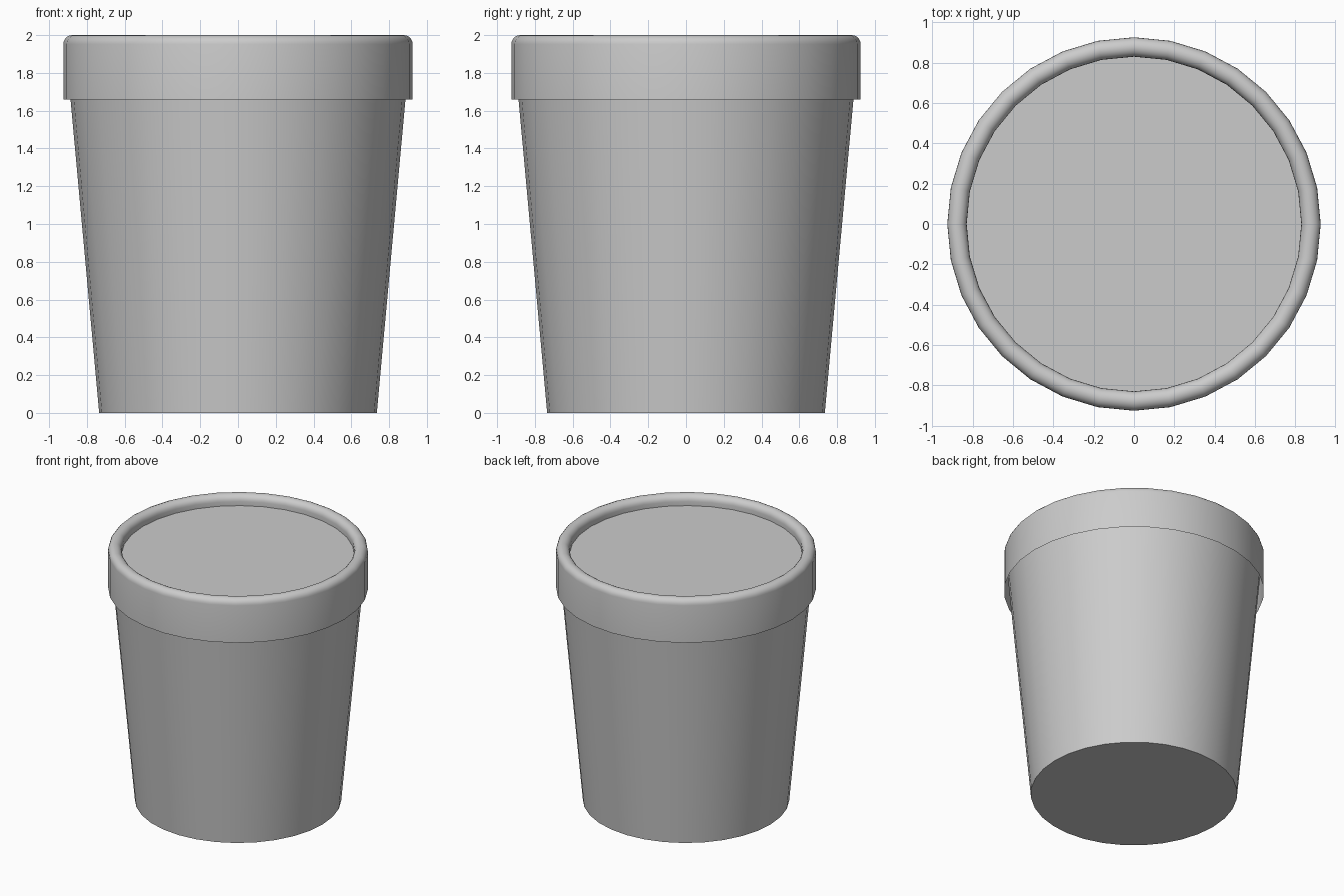
import bpy, math

if "Cube" in bpy.data.objects:
    bpy.data.objects.remove(bpy.data.objects["Cube"])

SIDES = 32


def lathe(name, profile, cap_start=False, cap_end=False):
    """Revolve an (r, z) profile around the z axis."""
    verts, faces = [], []
    for r, z in profile:
        for i in range(SIDES):
            a = 2 * math.pi * i / SIDES
            verts.append((r * math.cos(a), r * math.sin(a), z))
    for k in range(len(profile) - 1):
        for i in range(SIDES):
            j = (i + 1) % SIDES
            a, b = k * SIDES, (k + 1) * SIDES
            faces.append((a + i, a + j, b + j, b + i))
    if cap_start:
        faces.append(tuple(reversed(range(SIDES))))
    if cap_end:
        n = (len(profile) - 1) * SIDES
        faces.append(tuple(range(n, n + SIDES)))
    mesh = bpy.data.meshes.new(name)
    mesh.from_pydata(verts, [], faces)
    obj = bpy.data.objects.new(name, mesh)
    bpy.context.collection.objects.link(obj)
    bpy.ops.object.select_all(action='DESELECT')
    obj.select_set(True)
    bpy.context.view_layer.objects.active = obj
    bpy.ops.object.shade_smooth_by_angle(angle=math.radians(40))
    return obj


# Tapered tub with a flat base, running up under the lid
lathe("tub", [(0.735, 0.0), (0.905, 1.86)], cap_start=True)

# Lid: straight skirt, rounded rim, then a recessed flat panel
rim_mid, rim_half, rim_z = 0.877, 0.048, 1.952
arc = [(rim_mid + rim_half * math.cos(math.pi * t / 10),
        rim_z + rim_half * math.sin(math.pi * t / 10)) for t in range(11)]
lathe("lid", [(0.925, 1.66)] + arc + [(0.829, 1.92)], cap_end=True)
